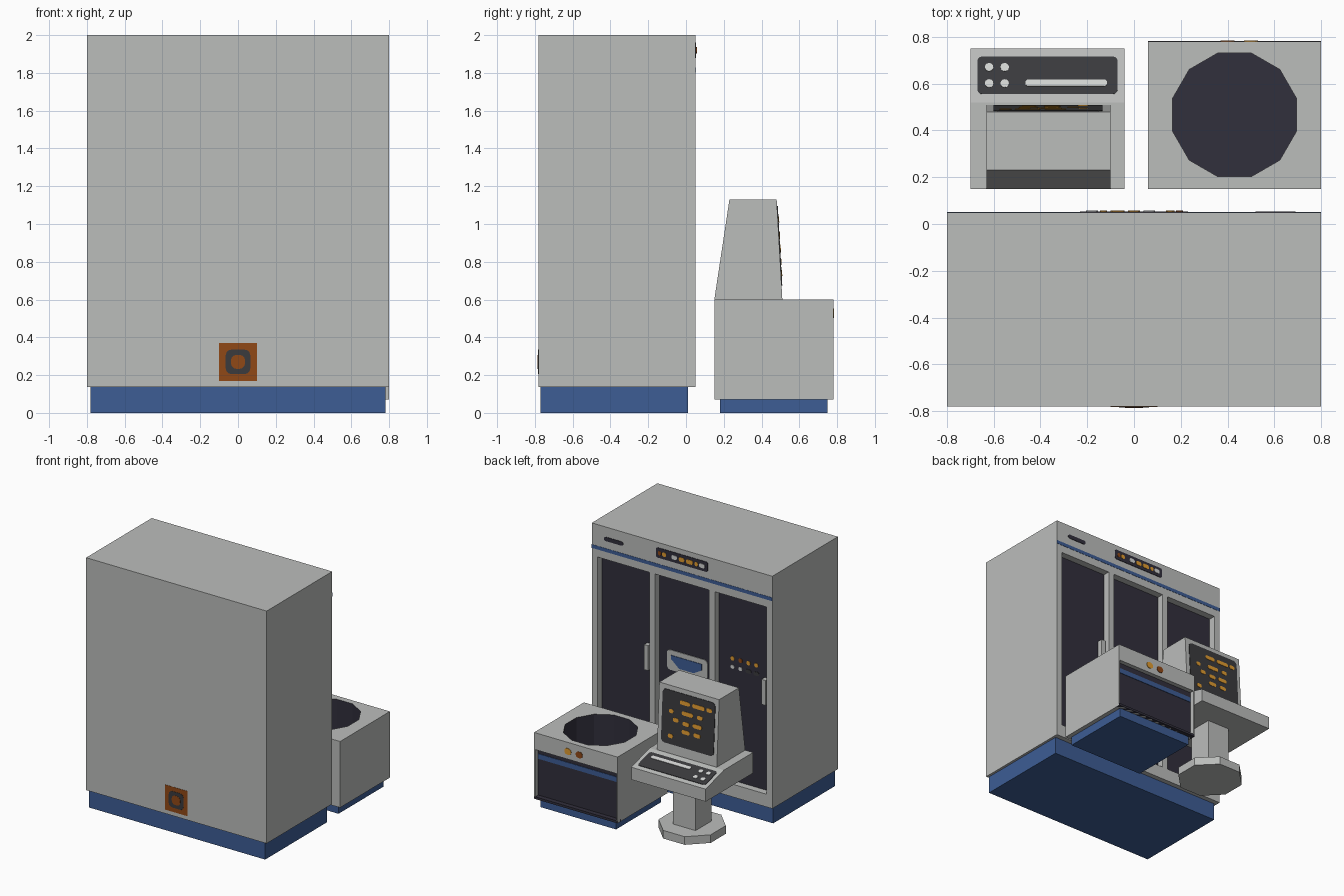
import bpy, bmesh, math
from mathutils import Vector

if "Cube" in bpy.data.objects:
    bpy.data.objects.remove(bpy.data.objects["Cube"])


def material(name, rgb):
    m = bpy.data.materials.new(name)
    m.diffuse_color = (*rgb, 1)
    m.use_nodes = True
    m.node_tree.nodes["Principled BSDF"].inputs["Base Color"].default_value = m.diffuse_color
    return m


GREY = material("cabinet_grey", (0.50, 0.51, 0.50))
BLUE = material("blue_trim", (0.047, 0.11, 0.30))
DARK = material("dark_panel", (0.031, 0.029, 0.045))
BLACK = material("screen_black", (0.043, 0.043, 0.047))
AMBER = material("amber", (0.75, 0.33, 0.03))
RUST = material("rust_orange", (0.28, 0.065, 0.008))
WHITE = material("key_white", (0.66, 0.67, 0.66))


def finish(name, bm, mat):
    bmesh.ops.recalc_face_normals(bm, faces=bm.faces)
    me = bpy.data.meshes.new(name)
    bm.to_mesh(me)
    bm.free()
    me.materials.append(mat)
    ob = bpy.data.objects.new(name, me)
    bpy.context.collection.objects.link(ob)
    return ob


def prism(name, pts, step, mat):
    """Extrude an outline of 3D points along a vector."""
    bm = bmesh.new()
    face = bm.faces.new([bm.verts.new(p) for p in pts])
    new = bmesh.ops.extrude_face_region(bm, geom=[face])["geom"]
    bmesh.ops.translate(bm, vec=step, verts=[g for g in new if isinstance(g, bmesh.types.BMVert)])
    return finish(name, bm, mat)


def box(name, x, y, z, mat):
    pts = [(x[0], y[0], z[0]), (x[1], y[0], z[0]), (x[1], y[1], z[0]), (x[0], y[1], z[0])]
    return prism(name, pts, (0, 0, z[1] - z[0]), mat)


def ngon(name, cx, cy, r, n, z, mat):
    pts = [(cx + r * math.cos((i + .5) * math.tau / n), cy + r * math.sin((i + .5) * math.tau / n), z[0])
           for i in range(n)]
    return prism(name, pts, (0, 0, z[1] - z[0]), mat)


def side(name, x, yz, mat):
    return prism(name, [(x[0], y, z) for y, z in yz], (x[1] - x[0], 0, 0), mat)


def plate(name, frame, x, b, w, h, mat, r=0.0, t=0.004):
    """Thin rounded plate on a plane: frame = (origin, up direction, normal)."""
    o, v, n = (Vector(k) for k in frame)
    v.normalize()
    n.normalize()
    pts = []
    for q, (sx, sy) in enumerate([(1, 1), (-1, 1), (-1, -1), (1, -1)]):
        for k in range(4 if r else 1):
            a = math.radians(90 * q + 30 * k)
            px = sx * (w / 2 - r) + r * math.cos(a) + x
            py = sy * (h / 2 - r) + r * math.sin(a) + b
            pts.append(o + Vector((px, 0, 0)) + v * py)
    bm = bmesh.new()
    bmesh.ops.remove_doubles  # outline corners may coincide on full rounds
    clean = [p for i, p in enumerate(pts) if (p - pts[i - 1]).length > 1e-5]
    bm.free()
    return prism(name, clean, n * t, mat)


def cut(ob, cutter):
    mod = ob.modifiers.new("cut", "BOOLEAN")
    mod.operation, mod.solver, mod.object = "DIFFERENCE", "EXACT", cutter
    bpy.context.view_layer.objects.active = ob
    bpy.ops.object.modifier_apply(modifier=mod.name)
    bpy.data.objects.remove(cutter)


UP, BACK = (0, 0, 1), (0, 1, 0)

# Main cabinet with three recessed doors
cabinet = box("cabinet", (-.8, .8), (-.78, .05), (.138, 2), GREY)
box("cabinet_plinth", (-.78, .78), (-.77, .01), (0, .138), BLUE)
door_face = ((0, -.01, 0), UP, BACK)
for x0, x1 in [(-.75, -.29), (-.24, .24), (.29, .75)]:
    cut(cabinet, box("cutter", (x0, x1), (-.01, .2), (.24, 1.74), GREY))
    plate("door_panel", door_face, (x0 + x1) / 2, .99, x1 - x0, 1.5, DARK)
for x in (-.71, .33):
    box("door_handle", (x - .018, x + .018), (-.01, .035), (.94, 1.14), GREY)

# Cabinet header: stripe, slot and indicator strip
head = ((0, .05, 0), UP, BACK)
plate("header_stripe", head, 0, 1.815, 1.6, .028, BLUE, t=.002)
plate("header_slot", head, .605, 1.905, .17, .032, DARK, .015)
plate("indicator_strip", head, 0, 1.92, .46, .08, DARK, .015)
for x, w, m in [(.195, .03, RUST), (.155, .035, AMBER), (.065, .05, WHITE), (.0, .05, AMBER),
                (-.07, .06, AMBER), (-.13, .03, AMBER), (-.18, .05, WHITE)]:
    plate("indicator", head, x, 1.92, w, .034, m, .014, .007)

# Tape slot on the middle door
plate("tape_surround", door_face, -.01, 1.06, .36, .16, GREY, .03, .009)
prism("tape_slot", [(.13, -.002, 1.1), (-.14, -.002, 1.1), (-.14, -.002, 1.05), (-.07, -.002, 1.01),
                    (.06, -.002, 1.01), (.13, -.002, 1.07)], (0, .005, 0), BLUE)

# Switches on the end door
for i, x in enumerate((-.41, -.48, -.55, -.62)):
    plate("door_lamp", door_face, x, 1.217, .034, .034, RUST if i == 1 else AMBER, .016, .008)
    plate("door_switch", door_face, x, 1.15, .034 if i < 2 else .05, .03,
          WHITE if i < 2 else BLACK, .014, .008)

# Square badge plate on the blank side
front = ((0, -.78, 0), UP, (0, -1, 0))
for s, m, r, t in [(.2, RUST, 0, .002), (.13, BLACK, .03, .004), (.075, RUST, .03, .006)]:
    plate("square_plate", front, 0, .27, s, s, m, r, t)

# Disk drive: recessed dark front and round well in the top
drive = box("drive_body", (.06, .8), (.15, .78), (.07, .6), GREY)
cut(drive, box("cutter", (.07, .79), (.74, .9), (.085, .465), GREY))
cut(drive, ngon("cutter", .43, .467, .274, 12, (.3, .7), GREY))
drive.data.materials.clear()
drive.data.materials.append(GREY)
drive.data.materials.append(DARK)
for f in drive.data.polygons:
    c = f.center
    in_well = .2 < c.z < .599 and math.hypot(c.x - .43, c.y - .467) < .272
    f.material_index = 1 if in_well else 0
box("drive_plinth", (.095, .765), (.18, .75), (0, .07), BLUE)
drive_face = ((0, .74, 0), UP, BACK)
plate("drive_panel", drive_face, .43, .275, .72, .38, DARK)
plate("drive_stripe", drive_face, .43, .4, .72, .04, BLUE, t=.008)
box("drive_sill", (.06, .8), (.74, .782), (.07, .088), DARK)
for x, m in [(.5, AMBER), (.4, RUST)]:
    plate("drive_lamp", ((0, .78, 0), UP, BACK), x, .527, .06, .05, m, .024)

# Terminal: foot, column, keyboard shelf and monitor
ngon("terminal_foot", -.37, .45, .25, 8, (0, .065), GREY)
box("terminal_column", (-.47, -.27), (.35, .55), (.065, .435), GREY)
side("keyboard_shelf", (-.7, -.04), [(.15, .435), (.75, .435), (.75, .535), (.52, .6), (.15, .6)], GREY)
side("monitor", (-.63, -.1), [(.15, .6), (.51, .6), (.48, 1.13), (.23, 1.13)], GREY)

# Screen with amber dashes, b measured up the tilted face
screen = ((0, .51, .6), (0, -.03, .53), (0, .53, .03))
plate("screen", screen, -.367, .285, .466, .42, BLACK, .03)
for x, b, w in [(-.335, .425, .09), (-.455, .425, .11), (-.55, .425, .05), (-.217, .335, .04),
                (-.36, .345, .1), (-.47, .345, .05), (-.26, .275, .05), (-.35, .265, .06),
                (-.45, .27, .08), (-.35, .2, .07), (-.45, .2, .06), (-.217, .14, .045)]:
    plate("screen_dash", screen, x, b, w, .032, AMBER, .014, .007)

# Keyboard on the sloping shelf, b measured down the slope
keys = ((0, .52, .6), (0, .23, -.065), (0, .065, .23))
plate("keyboard", keys, -.37, .12, .6, .166, BLACK, .02)
plate("space_bar", keys, -.29, .085, .35, .03, WHITE, .013, .008)
for x in (-.62, -.553):
    for b in (.083, .155):
        plate("key", keys, x, b, .036, .036, WHITE, .017, .008)
